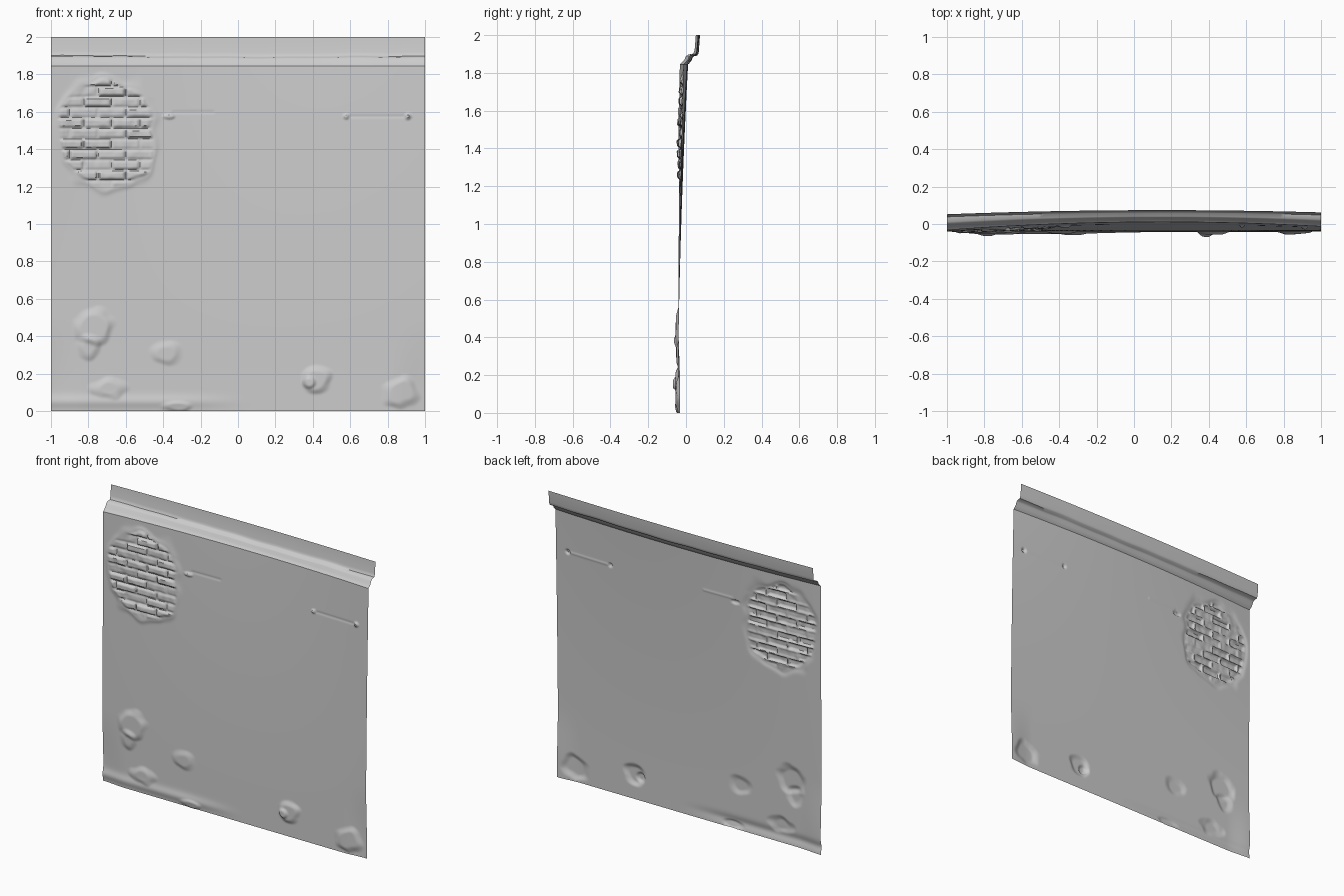
import bpy, bmesh, math, random
from mathutils import Vector, noise

random.seed(4)
cube = bpy.data.objects.get("Cube")
if cube:
    bpy.data.objects.remove(cube)

plaster = bpy.data.materials.new("grey plaster")
plaster.use_nodes = True
GREY = (0.6, 0.6, 0.6, 1)
plaster.diffuse_color = GREY
plaster.node_tree.nodes["Principled BSDF"].inputs["Base Color"].default_value = GREY

PANEL_TOP = 1.845
brick_heights = [[random.uniform(0.003, 0.02) for i in range(40)] for j in range(50)]


def smooth(a, b, t):
    t = min(1, max(0, (t - a) / (b - a)))
    return t * t * (3 - 2 * t)


def bow(x):
    """Backward sag of the upper wall, deepest right of the middle."""
    left = 1 - ((0.15 - x) / 1.15) ** 2
    right = 1 - 0.55 * ((x - 0.15) / 0.85) ** 2
    return left if x < 0.15 else right


def lump(x, z, cx, cz, rx, rz, height):
    """Flat-topped bulge with a ragged outline."""
    rag = 0.25 * noise.noise(Vector((x * 14, z * 14, cx)))
    d = math.hypot((x - cx) / rx, (z - cz) / rz) + rag
    return height * (1 - smooth(0.5, 1.05, d))


def bricks(x, z):
    """Patch of exposed brick courses, bounded by a broken plaster edge."""
    u, v = (x + 0.7) / 0.255, (z - 1.485) / 0.285
    d = (abs(u) ** 2.6 + abs(v) ** 2.6) ** (1 / 2.6)
    d += 0.16 * noise.noise(Vector((x * 9, z * 9, 2)))
    if d > 1.15:
        return 0
    course = math.floor(z / 0.056)
    across = x / 0.15 + 0.5 * (course % 2) + 20
    block = math.floor(across)
    edge_x = min(across - block, block + 1 - across) * 0.15
    edge_z = min(z - course * 0.056, (course + 1) * 0.056 - z)
    joint = smooth(0.001, 0.014, min(edge_x, edge_z))
    rough = 0.004 * noise.noise(Vector((x * 25, z * 25, 0)))
    face = brick_heights[course % 50][block % 40] * joint + rough
    lip = 0.006 * math.exp(-((d - 1) / 0.07) ** 2)
    return face * (1 - smooth(0.9, 1.0, d)) + lip


# Worn bulges: centre x, centre z, radius x, radius z, height
LUMPS = [
    (-0.77, 0.45, 0.12, 0.11, 0.014), (-0.8, 0.34, 0.07, 0.07, 0.012),
    (-0.38, 0.31, 0.1, 0.07, 0.01), (-0.69, 0.12, 0.11, 0.06, 0.012),
    (0.42, 0.17, 0.09, 0.08, 0.014), (0.375, 0.155, 0.04, 0.035, 0.012),
    (0.87, 0.1, 0.11, 0.09, 0.013), (-0.33, 0.025, 0.09, 0.03, 0.008),
    (-0.37, 1.575, 0.035, 0.016, 0.01),
    (0.58, 1.575, 0.017, 0.017, 0.012), (0.91, 1.575, 0.017, 0.017, 0.012),
]
# Hairline cracks: start x, end x, z
CRACKS = [(-0.35, -0.13, 1.598), (0.58, 0.91, 1.575)]


def panel_y(x, z):
    y = -0.044 + 0.006 * z + 0.044 * bow(x) * (z / PANEL_TOP) ** 2
    # lower corners turn back, and the foot rolls under
    y += 0.012 * smooth(0.82, 1, abs(x)) * (1 - smooth(0.1, 0.5, z))
    y -= 0.009 * math.exp(-((z - 0.05) / 0.03) ** 2) * (1 - smooth(-0.4, 0.1, x))
    for spec in LUMPS:
        if abs(x - spec[0]) < 2 * spec[2] and abs(z - spec[1]) < 2 * spec[3]:
            y -= lump(x, z, *spec)
    for start, end, height in CRACKS:
        if start < x < end:
            y += 0.003 * math.exp(-((z - height) / 0.006) ** 2)
    return y - bricks(x, z)


def sheet(name, columns, rows, point):
    """Open surface of quads whose corners come from point(x, row)."""
    bm = bmesh.new()
    grid = [[bm.verts.new(point(x, r)) for x in columns] for r in rows]
    for low, high in zip(grid, grid[1:]):
        for i in range(len(columns) - 1):
            bm.faces.new((low[i], low[i + 1], high[i + 1], high[i]))
    mesh = bpy.data.meshes.new(name)
    bm.to_mesh(mesh)
    bm.free()
    mesh.materials.append(plaster)
    obj = bpy.data.objects.new(name, mesh)
    bpy.context.collection.objects.link(obj)
    bpy.ops.object.select_all(action="DESELECT")
    obj.select_set(True)
    bpy.context.view_layer.objects.active = obj
    bpy.ops.object.shade_smooth_by_angle(angle=math.radians(50))
    return obj


# Plaster wall with brick patch, bulges and cracks
COUNT = 260
xs = [-1 + 2 * i / COUNT for i in range(COUNT + 1)]
zs = [PANEL_TOP * j / COUNT for j in range(COUNT + 1)]
sheet("wall_panel", xs, zs, lambda x, z: (x, panel_y(x, z), z))

# Stepped top rail: height and setback behind the wall's upper edge
STEPS = [(PANEL_TOP, 0), (1.852, 0.006), (1.868, 0.02), (1.888, 0.027),
         (1.897, 0.036), (1.902, 0.058), (1.912, 0.063), (1.925, 0.066), (2.0, 0.072)]


def rail_point(x, step):
    z, setback = step
    base = panel_y(x, PANEL_TOP)
    rise = smooth(0, 0.06, setback)
    flatten = 0.013 * (1 - bow(x)) * rise - 0.009 * bow(x) * rise
    middle = math.sin(math.pi * (z - PANEL_TOP) / (2 - PANEL_TOP))
    wave = 0.007 * noise.noise(Vector((x * 4, 0, 7))) - 0.008 * bow(x)
    return (x, base + setback + flatten, z + wave * middle)


sheet("top_rail", xs[::4], STEPS, rail_point)
